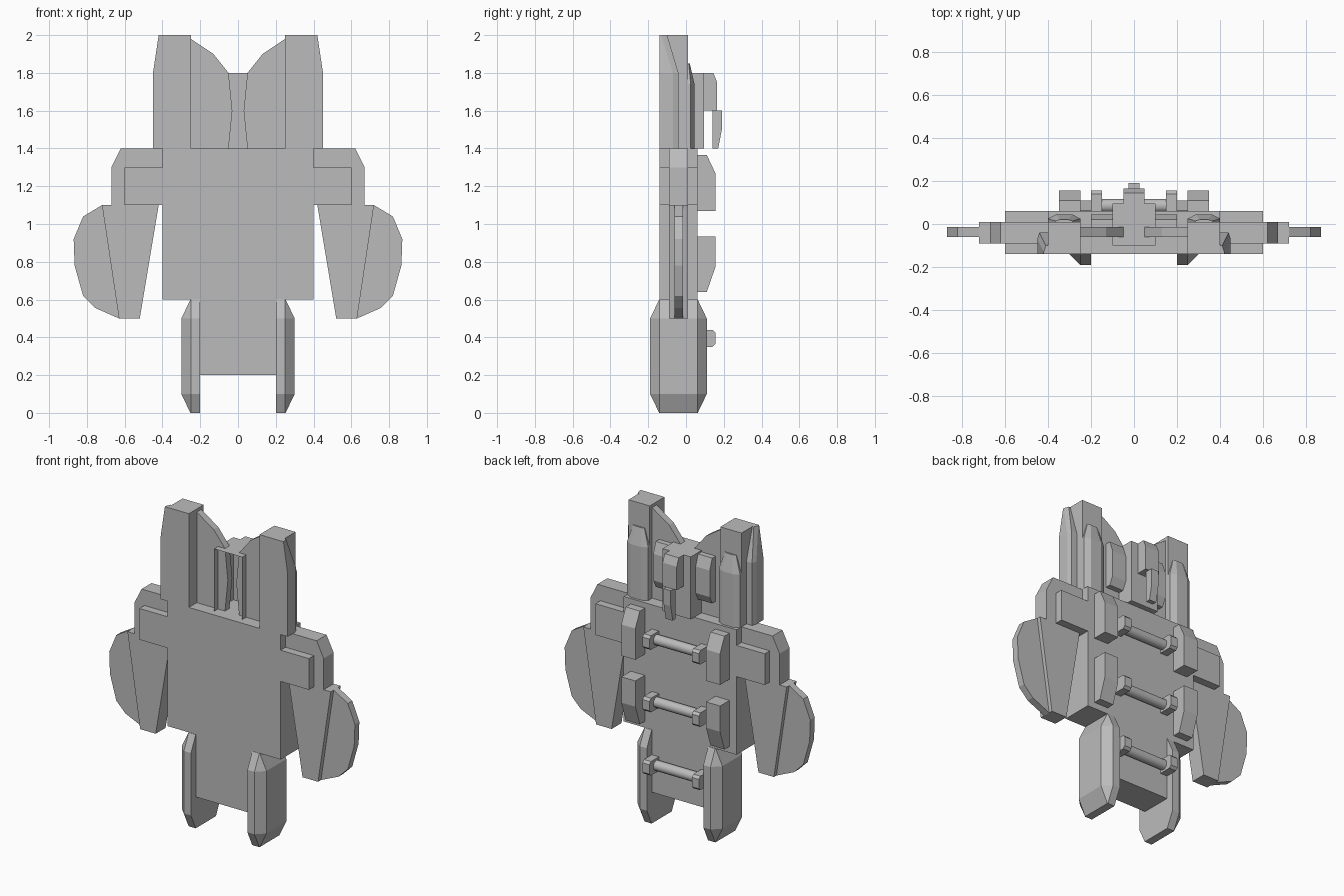
import bpy
import bmesh
from math import radians
from mathutils import Vector, Matrix

cube = bpy.data.objects.get("Cube")
if cube:
    bpy.data.objects.remove(cube, do_unlink=True)

grey = bpy.data.materials.new("plain grey")
grey.use_nodes = True
COLOUR = (0.5, 0.5, 0.5, 1)
grey.diffuse_color = COLOUR
grey.node_tree.nodes["Principled BSDF"].inputs["Base Color"].default_value = COLOUR


def finish(name, bm, mirror):
    """Turn the bmesh into an object, mirrored left to right when asked."""
    mesh = bpy.data.meshes.new(name)
    bm.to_mesh(mesh)
    bm.free()
    mesh.materials.append(grey)
    obj = bpy.data.objects.new(name, mesh)
    bpy.context.collection.objects.link(obj)
    if mirror:
        obj.modifiers.new("mirror", "MIRROR").use_mirror_merge = False
    return obj


def loft(name, rings, mirror=True):
    """Join matching rings of points and close both ends."""
    bm = bmesh.new()
    loops = [[bm.verts.new(p) for p in ring] for ring in rings]
    n = len(loops[0])
    for a, b in zip(loops, loops[1:]):
        for i in range(n):
            j = (i + 1) % n
            bm.faces.new((a[i], a[j], b[j], b[i]))
    bm.faces.new(loops[0])
    bm.faces.new(loops[-1])
    bmesh.ops.recalc_face_normals(bm, faces=bm.faces)
    return finish(name, bm, mirror)


def plate(name, outline, y0, y1, mirror=True):
    """Extrude an x-z outline along y."""
    return loft(name, [[(x, y, z) for x, z in outline] for y in (y0, y1)], mirror)


def slab(name, outline, x0, x1, mirror=True):
    """Extrude a y-z outline along x."""
    return loft(name, [[(x, y, z) for y, z in outline] for x in (x0, x1)], mirror)


def box(name, x0, x1, y0, y1, z0, z1, mirror=True):
    return plate(name, [(x0, z0), (x1, z0), (x1, z1), (x0, z1)], y0, y1, mirror)


def tower(name, levels, mirror=True):
    """Stack x-y sections given as (z, points)."""
    return loft(name, [[(x, y, z) for x, y in pts] for z, pts in levels], mirror)


FRONT, BACK = -0.14, 0.06

# Flat body, lower apron and shoulders
box("body", -0.4, 0.4, FRONT, BACK, 0.6, 1.4, False)
box("apron", -0.2, 0.2, FRONT, BACK, 0.2, 0.6, False)
box("shoulder_block", 0.4, 0.6, FRONT, BACK, 1.1, 1.3)
plate("shoulder", [(0.4, 1.1), (0.67, 1.1), (0.67, 1.3), (0.62, 1.4), (0.4, 1.4)],
      -0.09, 0.01)

# Side arm and its thin rounded fin
plate("arm", [(0.42, 1.1), (0.72, 1.1), (0.63, 0.5), (0.52, 0.5)], -0.09, 0.01)
plate("arm_fin", [(0.72, 1.1), (0.82, 1.04), (0.87, 0.92), (0.865, 0.78),
                  (0.82, 0.62), (0.755, 0.555), (0.63, 0.5)], -0.06, -0.015)


# Legs with chamfered outer corners and tapered ends
def leg_ring(out, grow):
    f, b = FRONT - grow, BACK + grow
    return [(0.2, f), (0.25, f), (out, FRONT), (out, BACK), (0.25, b), (0.2, b)]


tip, full = leg_ring(0.252, 0.002), leg_ring(0.3, 0.05)
tower("leg", [(0, tip), (0.1, full), (0.5, full), (0.6, tip)])

# Upright towers, with a cheek on the outside and a pod behind
box("tower", 0.25, 0.4, FRONT, 0.01, 1.4, 2.0)


def cheek_ring(out, back):
    return [(0.4, FRONT), (out, FRONT), (out, back - 0.03),
            (out - 0.01, back), (0.4, back)]


cheek = cheek_ring(0.45, -0.04)
tower("tower_cheek", [(1.4, cheek), (1.8, cheek), (2.0, cheek_ring(0.42, -0.1))])


def pod_ring(half, side, back):
    c = 0.325
    return [(c - half, 0.01), (c - half, side), (c - half / 2, back),
            (c + half / 2, back), (c + half, side), (c + half, 0.01)]


pod = pod_ring(0.075, 0.025, 0.045)
tower("tower_pod", [(1.4, pod), (1.74, pod), (1.85, pod_ring(0.04, 0.014, 0.02))])

# Curved webs between the towers, with small blocks behind
plate("web", [(0.25, 1.98), (0.13, 1.9), (0.05, 1.8), (0.03, 1.6),
              (0.05, 1.4), (0.25, 1.4)], -0.06, -0.015)
slab("web_block", [(-0.015, 1.5), (0.02, 1.5), (0.045, 1.55), (0.045, 1.72),
                   (0.02, 1.79), (-0.015, 1.79)], 0.1, 0.2)

# Centre housing, open at the front, with a stepped nose behind
bm = bmesh.new()
size = Matrix.Diagonal((0.2, 0.195, 0.4, 1))
bmesh.ops.create_cube(bm, size=1, matrix=Matrix.Translation((0, -0.0025, 1.6)) @ size)
bmesh.ops.delete(bm, geom=[f for f in bm.faces if f.normal.y < -0.9], context="FACES")
finish("centre_housing", bm, False)
slab("nose_block", [(0.09, 1.6), (0.165, 1.6), (0.165, 1.75), (0.145, 1.8), (0.09, 1.8)],
     -0.05, 0.05, False)
slab("nose_tip", [(0.14, 1.4), (0.17, 1.4), (0.19, 1.5), (0.19, 1.6), (0.14, 1.6)],
     -0.025, 0.025, False)

# Blocks on the back
slab("upper_back_block", [(BACK, 1.07), (0.155, 1.07), (0.155, 1.27),
                          (0.11, 1.365), (BACK, 1.365)], 0.25, 0.35)
slab("lower_back_block", [(BACK, 0.64), (0.11, 0.64), (0.155, 0.77),
                          (0.155, 0.935), (BACK, 0.935)], 0.25, 0.35)

# Three rungs across the back, each held by two brackets
for place, z in (("lower", 0.395), ("middle", 0.8), ("upper", 1.2)):
    slab(place + "_bracket", [(BACK, z - 0.045), (0.14, z - 0.045), (0.155, z - 0.03),
                              (0.155, z + 0.03), (0.14, z + 0.045), (BACK, z + 0.045)],
         0.15, 0.2)
    bm = bmesh.new()
    turn = Matrix.Translation((0, 0.085, z)) @ Matrix.Rotation(radians(90), 4, "Y")
    bmesh.ops.create_cone(bm, segments=16, radius1=0.032, radius2=0.032, depth=0.32,
                          cap_ends=True, matrix=turn)
    rung = finish(place + "_rung", bm, False)
    bpy.ops.object.select_all(action="DESELECT")
    rung.select_set(True)
    bpy.context.view_layer.objects.active = rung
    bpy.ops.object.shade_smooth_by_angle(angle=radians(35))
